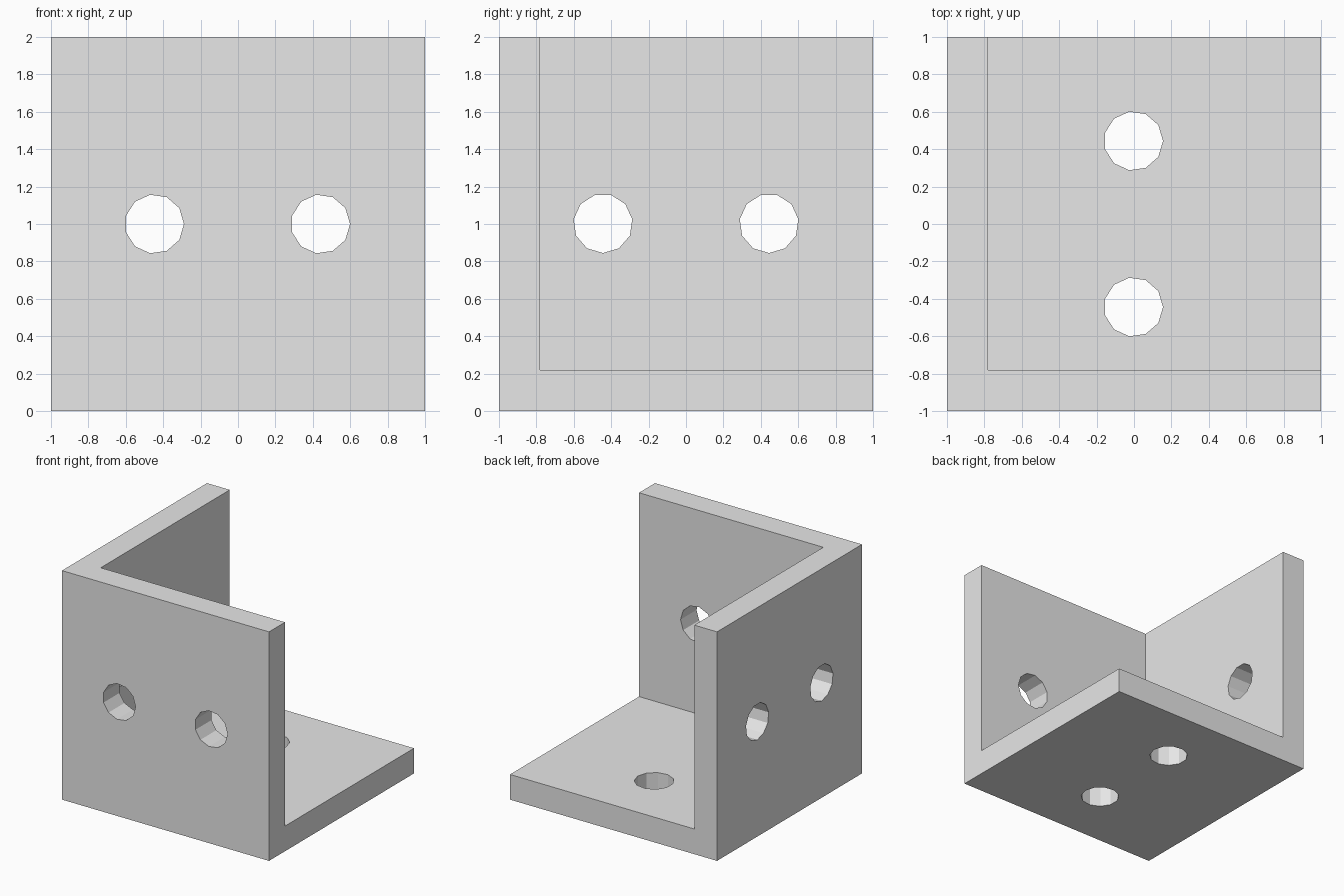
import bpy
import bmesh
from math import pi
from mathutils import Matrix, Vector

default = bpy.data.objects.get("Cube")
if default:
    bpy.data.objects.remove(default, do_unlink=True)

WALL = 0.22          # thickness of every plate
HOLE_RADIUS = 0.158
HOLE_SIDES = 11
SPACING = 0.444      # hole distance from the plate centre

grey = bpy.data.materials.new("plain grey")
grey.use_nodes = True
grey.diffuse_color = (0.8, 0.8, 0.8, 1)
grey.node_tree.nodes["Principled BSDF"].inputs["Base Color"].default_value = grey.diffuse_color


def finish(bm, name):
    mesh = bpy.data.meshes.new(name)
    bm.to_mesh(mesh)
    bm.free()
    mesh.materials.append(grey)
    obj = bpy.data.objects.new(name, mesh)
    bpy.context.collection.objects.link(obj)
    return obj


def box(name, low, high):
    low, high = Vector(low), Vector(high)
    bm = bmesh.new()
    bmesh.ops.create_cube(bm, size=1, matrix=Matrix.Translation((low + high) / 2)
                          @ Matrix.Diagonal((*(high - low), 1)))
    return finish(bm, name)


def drill(name, centre, axis, point):
    """Prism along axis, with one corner turned towards point."""
    axis, point = Vector(axis), Vector(point)
    turn = Matrix((point, axis.cross(point), axis)).transposed().to_4x4()
    bm = bmesh.new()
    bmesh.ops.create_circle(bm, cap_ends=True, segments=HOLE_SIDES, radius=HOLE_RADIUS)
    # The circle starts on +y, so turn its first corner to +x
    bmesh.ops.rotate(bm, verts=bm.verts, matrix=Matrix.Rotation(-pi / 2, 3, "Z"))
    bmesh.ops.translate(bm, verts=bm.verts, vec=(0, 0, -WALL))
    cap = bmesh.ops.extrude_face_region(bm, geom=bm.faces[:])["geom"]
    bmesh.ops.translate(bm, verts=[v for v in cap if isinstance(v, bmesh.types.BMVert)],
                        vec=(0, 0, 2 * WALL))
    bmesh.ops.recalc_face_normals(bm, faces=bm.faces)
    bm.transform(Matrix.Translation(centre) @ turn)
    return finish(bm, name)


# Solid block, hollowed out to leave a base and two walls
bracket = box("corner_bracket", (-1, -1, 0), (1, 1, 2))
cutters = [box("hollow_cutter", (WALL - 1, WALL - 1, WALL), (1.5, 1.5, 2.5))]

# Two bolt holes through each plate
mid = WALL / 2
for s in (-SPACING, SPACING):
    cutters += [
        drill("front_hole_cutter", (s - 0.003, mid - 1, 1), (0, 1, 0), (1, 0, 0)),
        drill("side_hole_cutter", (mid - 1, s, 1.003), (1, 0, 0), (0, 0, -1)),
        drill("base_hole_cutter", (-0.003, s, mid), (0, 0, 1), (1, 0, 0)),
    ]

for cutter in cutters:
    cutter.hide_render = True
    mod = bracket.modifiers.new(cutter.name, "BOOLEAN")
    mod.operation = "DIFFERENCE"
    mod.solver = "EXACT"
    mod.object = cutter

# Bake the cuts and drop the cutters
graph = bpy.context.evaluated_depsgraph_get()
baked = bpy.data.meshes.new_from_object(bracket.evaluated_get(graph))
bracket.modifiers.clear()
bracket.data = baked
for cutter in cutters:
    bpy.data.objects.remove(cutter, do_unlink=True)
